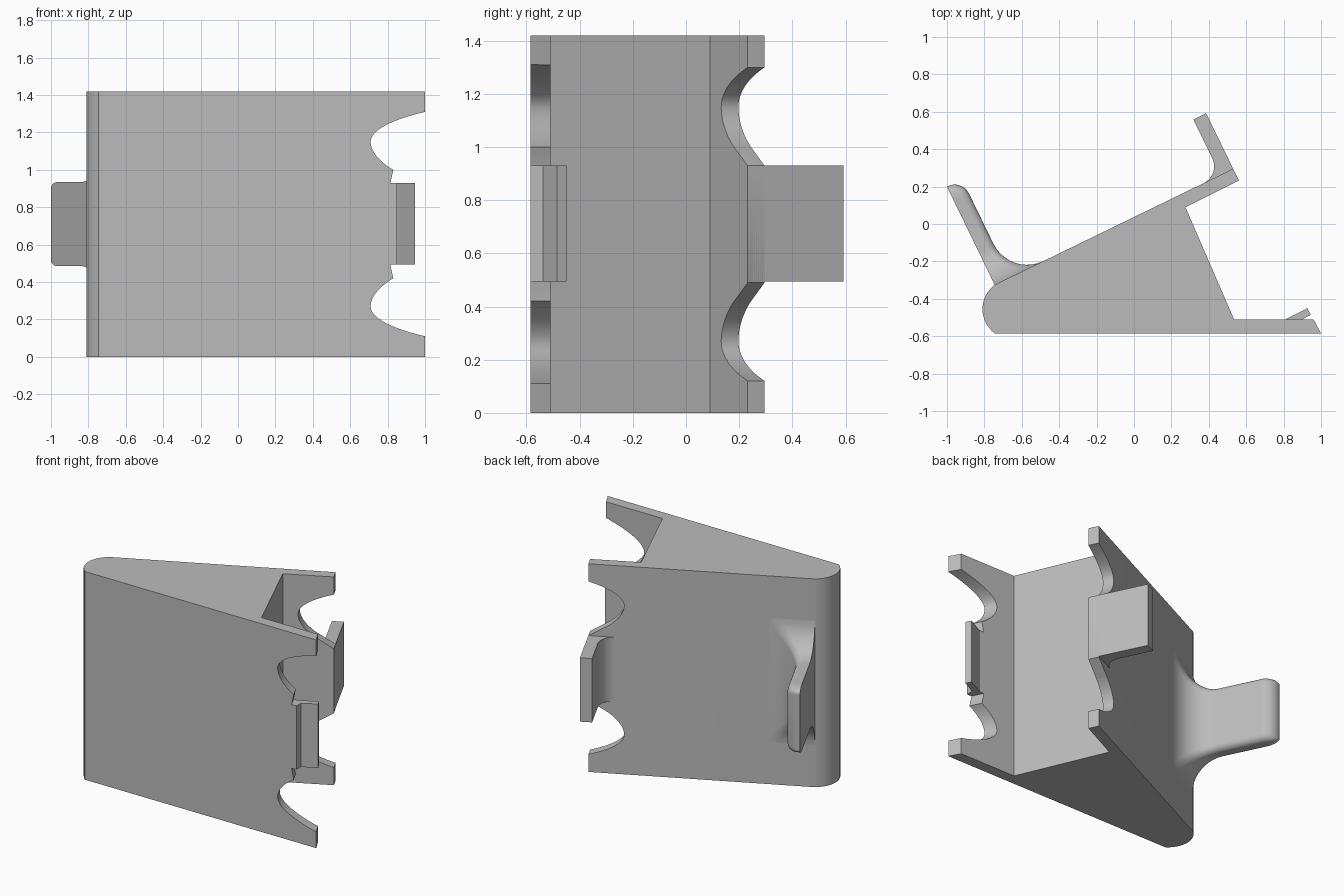
import bpy, bmesh, math
from mathutils import Vector
from mathutils.geometry import interpolate_bezier

if "Cube" in bpy.data.objects:
    bpy.data.objects.remove(bpy.data.objects["Cube"])

HEIGHT, MID = 1.42, 0.71
CLIP_LOW, CLIP_HIGH = 0.495, 0.93
# Sloping face: corner point, direction along it, and direction out of it
CORNER = Vector((-0.745, -0.325, 0))
ALONG = Vector((1.275, 0.62, 0)).normalized()
OUT = Vector((-ALONG.y, ALONG.x, 0))

grey = bpy.data.materials.new("plain grey")
grey.use_nodes = True
grey.diffuse_color = (0.5, 0.5, 0.5, 1)
grey.node_tree.nodes["Principled BSDF"].inputs["Base Color"].default_value = (0.5, 0.5, 0.5, 1)


def slope(u, v, z=0.0):
    return CORNER + ALONG * u + OUT * v + Vector((0, 0, z))


def finish(bm, name):
    bmesh.ops.recalc_face_normals(bm, faces=bm.faces)
    mesh = bpy.data.meshes.new(name)
    bm.to_mesh(mesh)
    bm.free()
    obj = bpy.data.objects.new(name, mesh)
    bpy.context.collection.objects.link(obj)
    mesh.materials.append(grey)
    return obj


def prism(name, points, offset):
    bm = bmesh.new()
    face = bm.faces.new([bm.verts.new(p) for p in points])
    moved = bmesh.ops.extrude_face_region(bm, geom=[face])["geom"]
    bmesh.ops.translate(bm, vec=offset, verts=[g for g in moved if isinstance(g, bmesh.types.BMVert)])
    return finish(bm, name)


def upright(name, points, low, high):
    return prism(name, [Vector((p[0], p[1], low)) for p in points], Vector((0, 0, high - low)))


def select(obj):
    bpy.ops.object.select_all(action='DESELECT')
    obj.select_set(True)
    bpy.context.view_layer.objects.active = obj


def smooth(obj):
    select(obj)
    bpy.ops.object.shade_smooth_by_angle(angle=math.radians(30))


def cut(obj, cutter):
    cutter.hide_render = True
    mod = obj.modifiers.new("cut", 'BOOLEAN')
    mod.operation, mod.solver, mod.object = 'DIFFERENCE', 'EXACT', cutter
    select(obj)
    bpy.ops.object.modifier_apply(modifier=mod.name)
    bpy.data.objects.remove(cutter)


def arc(cx, cy, r, start, end, steps):
    angles = [math.radians(start + (end - start) * i / steps) for i in range(steps + 1)]
    return [(cx + r * math.cos(a), cy + r * math.sin(a)) for a in angles]


# Wedge body with a thin wall at the front and a wing on the slope
nose = arc(-0.649, -0.455, 0.161, 126.5, 233.5, 16)
body = upright("wedge_body", [CORNER] + nose[1:-1] + [
    (-0.745, -0.585), (1.0, -0.585), (0.96, -0.51), (0.535, -0.51), (0.275, 0.09),
    slope(1.418, -0.07), slope(1.418, 0)], 0, HEIGHT)

# Scallops through wing and wall, mirrored about mid height
def bezier(*p):
    return [tuple(q) for q in interpolate_bezier(*[Vector(c) for c in p], 14)]

scallop = bezier((1.456, 1.31), (1.32, 1.275), (1.194, 1.22), (1.194, 1.15))
scallop += bezier((1.194, 1.15), (1.194, 1.08), (1.27, 1.02), (1.303, 1.0))[1:]
scallop += [(1.418, CLIP_HIGH), (1.6, 0.82), (1.6, 1.31)]
for flip in (False, True):
    pts = [slope(u, -1.5, HEIGHT - z if flip else z) for u, z in scallop]
    cut(body, prism("scallop_cutter", pts, OUT * 2))

# Notch in the front wall only
notch = [(1.7, 1.0), (1.303, 1.0), (1.289, CLIP_HIGH), (1.289, HEIGHT - CLIP_HIGH),
         (1.303, HEIGHT - 1.0), (1.7, HEIGHT - 1.0)]
cut(body, prism("notch_cutter", [slope(u, -1.5, z) for u, z in notch], OUT))
smooth(body)

# Bent tab in the notch
upright("front_tab", [(0.75, -0.585), (0.85, -0.585), (0.85, -0.537), (0.945, -0.485),
                      (0.927, -0.45), (0.81, -0.51), (0.75, -0.51)], CLIP_LOW, CLIP_HIGH)

# Hook at the end of the wing, with a filleted inner corner
hook = [slope(u, v) for u, v in arc(1.242, 0.1, 0.1, -90, 0, 12)]
hook += [slope(1.342, 0.33), slope(1.418, 0.33), slope(1.418, -0.07), slope(1.242, -0.07)]
smooth(upright("wing_hook", hook, CLIP_LOW, CLIP_HIGH))

# Side clip: stacked sections, flared at the foot and rounded at the tip
FLARE, TIP, TALL, THICK = 0.2, 0.085, 0.584, 0.09


def clip_section(v):
    foot = FLARE - math.sqrt(max(0, FLARE**2 - max(0, FLARE - v)**2))
    k = max(0, v - (TALL - TIP))
    top = TIP - math.sqrt(max(0, TIP**2 - k**2))
    wide = THICK + foot - top
    half = 0.225 + foot - top * 0.4
    r = min(0.045, wide * 0.6)
    side = arc(wide - r, half - r, r, 0, 90, 6)
    ring = [(0, -half)] + [(u, -z) for u, z in reversed(side)] + side + [(0, half)]
    return [slope(u, v, MID + z) for u, z in ring]


levels = [FLARE * (1 - math.cos(math.radians(a))) for a in range(0, 91, 9)]
levels += [TALL - TIP + TIP * math.sin(math.radians(a)) for a in range(0, 91, 10)]
bm = bmesh.new()
rings = [[bm.verts.new(p) for p in clip_section(v)] for v in levels]
for low, high in zip(rings, rings[1:]):
    for i in range(len(low)):
        j = (i + 1) % len(low)
        bm.faces.new((low[i], low[j], high[j], high[i]))
bm.faces.new(rings[0])
bm.faces.new(rings[-1])
smooth(finish(bm, "side_clip"))
